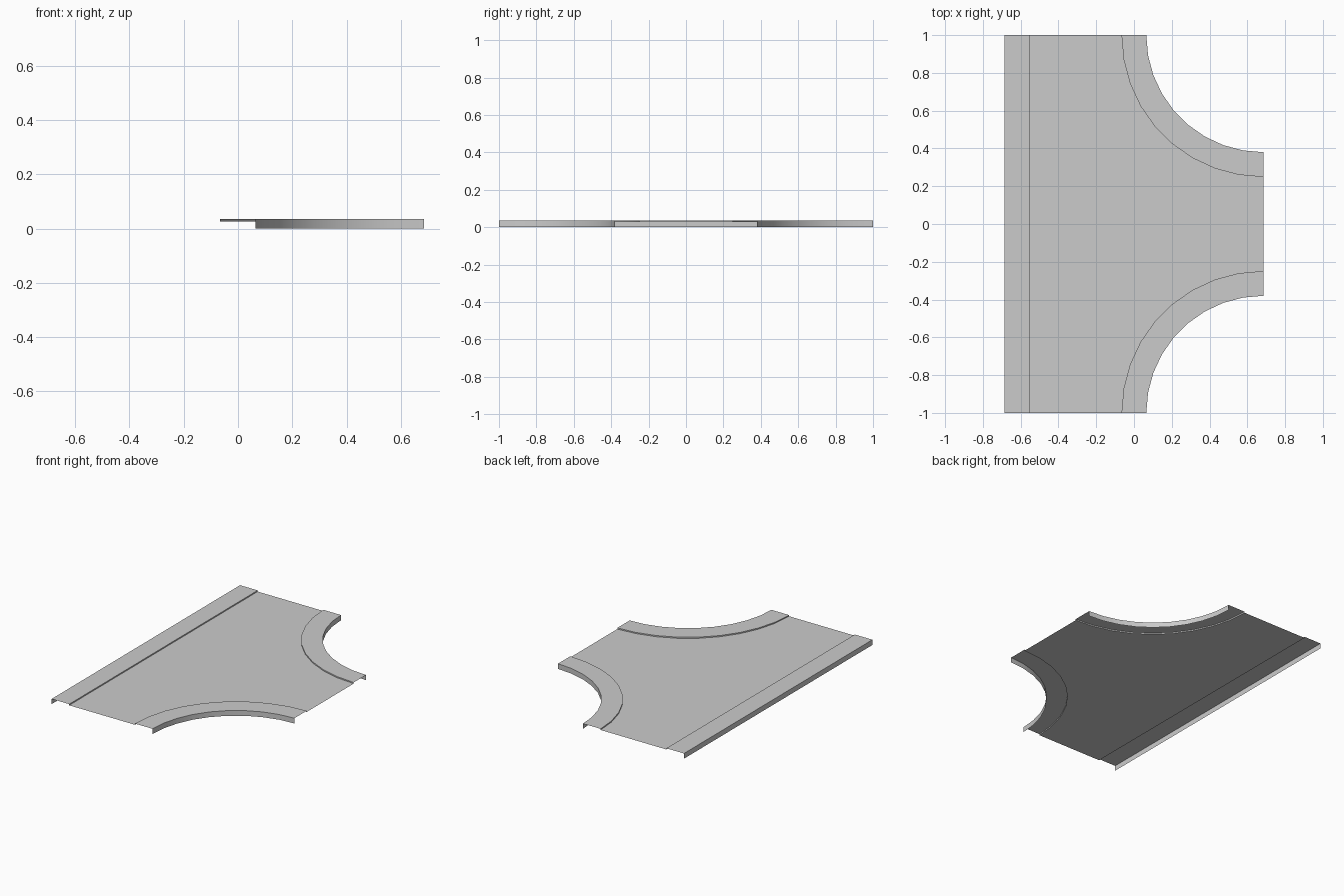
import bpy, bmesh
from math import radians, cos, sin

if "Cube" in bpy.data.objects:
    bpy.data.objects.remove(bpy.data.objects["Cube"])

HX, HY = 0.685, 1.0          # half width and half length
TOP, ROAD = 0.035, 0.027     # pavement and road heights
WALK, R = 0.131, 0.62        # pavement width, corner radius
SEGS = 9


def finish(name, bm):
    mesh = bpy.data.meshes.new(name)
    bm.to_mesh(mesh)
    bm.free()
    obj = bpy.data.objects.new(name, mesh)
    bpy.context.collection.objects.link(obj)
    bpy.ops.object.select_all(action='DESELECT')
    obj.select_set(True)
    bpy.context.view_layer.objects.active = obj
    bpy.ops.object.shade_smooth_by_angle(angle=radians(30))


def arc(cy, radius, start):
    angles = [radians(start + 90 * i / SEGS) for i in range(SEGS + 1)]
    return [(HX + radius * cos(a), cy + radius * sin(a)) for a in angles]


def pavement(name, inner, outer):
    # curb face, walking surface and outer skirt; the road lies right of the path
    bm = bmesh.new()
    rows = []
    for (ix, iy), (ox, oy) in zip(inner, outer):
        profile = [(ix, iy, ROAD), (ix, iy, TOP), (ox, oy, TOP), (ox, oy, 0)]
        rows.append([bm.verts.new(p) for p in profile])
    for r, s in zip(rows, rows[1:]):
        for k in range(3):
            bm.faces.new((r[k], s[k], s[k + 1], r[k + 1]))
    finish(name, bm)


# Curb lines and outer edges of the three pavements
parts = {
    "straight_pavement": ([(-HX + WALK, -HY), (-HX + WALK, HY)],
                          [(-HX, -HY), (-HX, HY)]),
    "back_corner_pavement": (arc(HY, R + WALK, 180), arc(HY, R, 180)),
    "front_corner_pavement": (arc(-HY, R + WALK, 90), arc(-HY, R, 90)),
}
outline = []
for name, (inner, outer) in parts.items():
    pavement(name, inner, outer)
    outline += inner

# Road surface fills the space between the curb lines
bm = bmesh.new()
bm.faces.new([bm.verts.new((x, y, ROAD)) for x, y in reversed(outline)])
finish("road_surface", bm)
